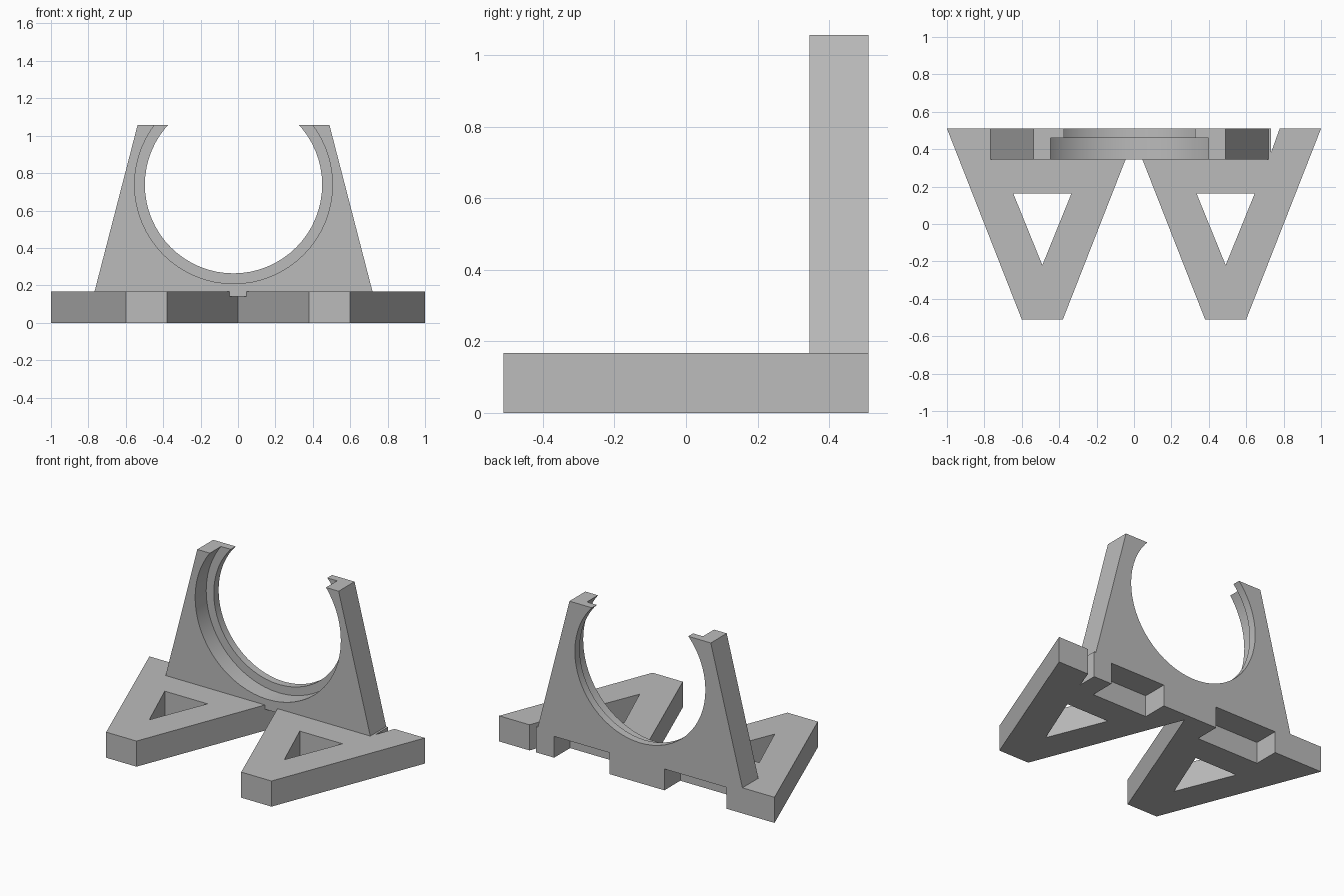
import bpy, bmesh, math
from mathutils import Vector

if "Cube" in bpy.data.objects:
    bpy.data.objects.remove(bpy.data.objects["Cube"])

grey = bpy.data.materials.new("plain_grey")
grey.use_nodes = True
grey.diffuse_color = (0.5, 0.5, 0.5, 1)
grey.node_tree.nodes["Principled BSDF"].inputs["Base Color"].default_value = (0.5, 0.5, 0.5, 1)


def prism(name, points, low, high, axis="z"):
    """Extrude a flat outline along z, or an x-z outline along y."""
    place = (lambda a, b, t: (a, b, t)) if axis == "z" else (lambda a, b, t: (a, t, b))
    bm = bmesh.new()
    face = bm.faces.new([bm.verts.new(place(a, b, low)) for a, b in points])
    moved = bmesh.ops.extrude_face_region(bm, geom=[face])["geom"]
    shift = Vector(place(0, 0, high - low))
    bmesh.ops.translate(bm, vec=shift, verts=[v for v in moved if isinstance(v, bmesh.types.BMVert)])
    bmesh.ops.recalc_face_normals(bm, faces=bm.faces)
    mesh = bpy.data.meshes.new(name)
    bm.to_mesh(mesh)
    bm.free()
    mesh.materials.append(grey)
    obj = bpy.data.objects.new(name, mesh)
    bpy.context.collection.objects.link(obj)
    return obj


def circle(x, z, radius, count=64):
    return [(x + radius * math.cos(math.tau * i / count), z + radius * math.sin(math.tau * i / count))
            for i in range(count)]


def rect(x0, x1, y0, y1):
    return [(x0, y0), (x1, y0), (x1, y1), (x0, y1)]


def carve(target, cutters):
    """Subtract each cutter, apply the result, then discard the cutters."""
    bpy.context.view_layer.objects.active = target
    for cutter in cutters:
        cutter.hide_render = True
        mod = target.modifiers.new("cut", "BOOLEAN")
        mod.operation, mod.solver, mod.object = "DIFFERENCE", "EXACT", cutter
        bpy.ops.object.modifier_apply(modifier=mod.name)
        bpy.data.objects.remove(cutter)


BACK, FRONT, PLATE_FRONT = 0.51, -0.51, 0.345
BASE_TOP, PLATE_BOTTOM, PLATE_TOP = 0.168, 0.14, 1.057
MID = -0.024

# Base: two tapered feet joined at the back
half = [(1, BACK), (0.6, FRONT), (0.38, FRONT)]
outline = half + [(0, 0.46)] + [(-x, y) for x, y in reversed(half)]
base = prism("base_feet", outline, 0, BASE_TOP)

# Triangular windows, rear pockets under the plate, and the side slit
cuts = []
for s in (-1, 1):
    tri = [(s * 0.335, 0.162), (s * 0.645, 0.162), (s * 0.49, -0.22)]
    cuts.append(prism("foot_window_cutter", tri, -0.1, 0.3))
cuts.append(prism("left_pocket_cutter", rect(0.2, 0.6, PLATE_FRONT, 0.6), -0.1, PLATE_BOTTOM))
cuts.append(prism("right_pocket_cutter", rect(-0.65, -0.2, PLATE_FRONT, 0.6), -0.1, PLATE_BOTTOM))
cuts.append(prism("slit_cutter", [(0.732, 0.38), (0.786, 0.53), (0.732, 0.53)], -0.1, 0.3))
carve(base, cuts)

# Upright plate with tapered sides and a stepped, open-topped ring seat
plate = prism("ring_plate", [(MID - 0.75, PLATE_BOTTOM), (MID + 0.75, PLATE_BOTTOM),
                             (MID + 0.513, PLATE_TOP), (MID - 0.513, PLATE_TOP)],
              PLATE_FRONT, BACK, "y")
carve(plate, [prism("opening_cutter", circle(MID, 0.738, 0.474), 0.2, 0.7, "y"),
              prism("recess_cutter", circle(MID, 0.738, 0.529), 0.2, 0.46, "y")])

bpy.ops.object.select_all(action="DESELECT")
plate.select_set(True)
bpy.context.view_layer.objects.active = plate
bpy.ops.object.shade_smooth_by_angle(angle=math.radians(30))
